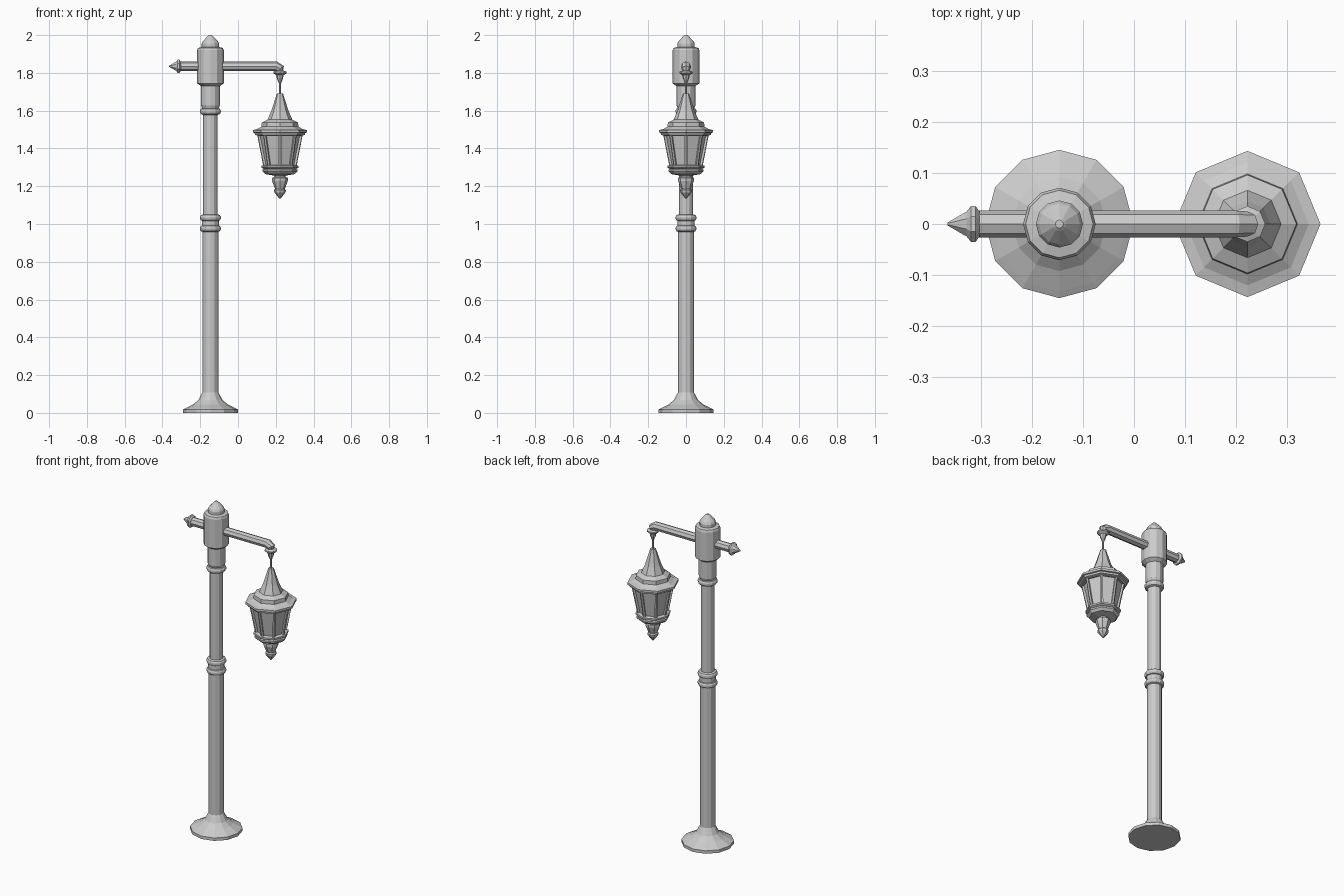
import bpy, bmesh
from math import cos, sin, pi
from mathutils import Matrix, Vector

if "Cube" in bpy.data.objects:
    bpy.data.objects.remove(bpy.data.objects["Cube"])

POLE_X, LAMP_X, ARM_Z = -0.146, 0.222, 1.835


def finish(name, bm):
    bmesh.ops.recalc_face_normals(bm, faces=bm.faces)
    me = bpy.data.meshes.new(name)
    bm.to_mesh(me)
    bm.free()
    ob = bpy.data.objects.new(name, me)
    bpy.context.collection.objects.link(ob)
    return ob


def ring(bm, r, z, n, turn=0.0):
    return [bm.verts.new((r * cos(turn + 2 * pi * i / n), r * sin(turn + 2 * pi * i / n), z))
            for i in range(n)]


def bridge(bm, a, b):
    n = len(a)
    return [bm.faces.new((a[i], a[(i + 1) % n], b[(i + 1) % n], b[i])) for i in range(n)]


def lathe(name, profile, n, matrix, turn=0.0):
    """Closed faceted solid of revolution from (radius, height) pairs."""
    bm = bmesh.new()
    rings = [ring(bm, r, z, n, turn) for r, z in profile]
    for a, b in zip(rings, rings[1:]):
        bridge(bm, a, b)
    bm.faces.new(rings[0])
    bm.faces.new(rings[-1])
    bm.transform(matrix)
    return finish(name, bm)


pole = Matrix.Translation((POLE_X, 0, 0))
lamp = Matrix.Translation((LAMP_X, 0, 0))

# Flared foot and shaft
lathe("foot", [(0.145, 0), (0.145, 0.018), (0.132, 0.025), (0.092, 0.045),
               (0.064, 0.068), (0.048, 0.098), (0.042, 0.108)], 12, pole)
lathe("shaft", [(0.042, 0.1), (0.042, 0.97), (0.038, 1.0), (0.038, 1.64)], 12, pole)

# Decorative collars
for i, z in enumerate((0.976, 1.033, 1.596)):
    lathe(f"collar_{i + 1}", [(0.04, z - 0.018), (0.05, z - 0.014), (0.055, z - 0.005),
                              (0.055, z + 0.005), (0.05, z + 0.014), (0.04, z + 0.018)], 12, pole)
lathe("collar_spacer", [(0.045, 0.985), (0.045, 1.025)], 12, pole)

# Post head with pointed cap
lathe("post_head", [(0.043, 1.61), (0.05, 1.628), (0.05, 1.73), (0.071, 1.745),
                    (0.071, 1.92), (0.066, 1.932), (0.046, 1.937), (0.046, 1.955),
                    (0.04, 1.967), (0.014, 1.995), (0.008, 2.0)], 12, pole)

# Cross arm with a drooping elbow
cu = bpy.data.curves.new("arm", 'CURVE')
cu.dimensions = '3D'
cu.bevel_depth = 0.026
cu.bevel_resolution = 2
cu.use_fill_caps = True
path = [(-0.31, ARM_Z, 1), (0.2, ARM_Z, 1), (0.222, 1.823, 0.95), (0.223, 1.798, 0.5)]
sp = cu.splines.new('POLY')
sp.points.add(len(path) - 1)
for p, (x, z, r) in zip(sp.points, path):
    p.co, p.radius = (x, 0, z, 1), r
sp.use_smooth = False
arm = bpy.data.objects.new("arm", cu)
bpy.context.collection.objects.link(arm)
bpy.context.view_layer.objects.active = arm
arm.select_set(True)
bpy.ops.object.convert(target='MESH')

# Finial on the free end of the arm
lathe("arm_finial", [(0.026, 0.302), (0.038, 0.31), (0.038, 0.319), (0.026, 0.328),
                     (0.02, 0.338), (0.003, 0.365)], 8,
      Matrix.Translation((0, 0, ARM_Z)) @ Matrix.Rotation(-pi / 2, 4, 'Y'), pi / 8)

# Hanger cup and rod
lathe("hanger", [(0.02, 1.812), (0.035, 1.806), (0.035, 1.798), (0.02, 1.788), (0.016, 1.77),
                 (0.006, 1.745), (0.005, 1.735), (0.005, 1.68)], 8, lamp)

# Lantern roof, eight sided
lathe("lantern_roof", [(0.118, 1.468), (0.132, 1.472), (0.134, 1.482), (0.143, 1.484),
                       (0.143, 1.497), (0.12, 1.503), (0.098, 1.515), (0.096, 1.537),
                       (0.066, 1.552), (0.045, 1.6), (0.016, 1.692)], 8, lamp)

# Lantern cage with recessed panes
bm = bmesh.new()
low, high = ring(bm, 0.086, 1.295, 8), ring(bm, 0.121, 1.475, 8)
panes = bridge(bm, low, high)
bm.faces.new(low)
bm.faces.new(high)
bmesh.ops.recalc_face_normals(bm, faces=bm.faces)
bmesh.ops.inset_individual(bm, faces=panes, thickness=0.013)
bmesh.ops.inset_individual(bm, faces=panes, thickness=0.001, depth=-0.012)
bm.transform(lamp)
finish("lantern_cage", bm)

# Lantern bottom rim and drop finial
lathe("lantern_rim", [(0.085, 1.312), (0.098, 1.308), (0.098, 1.298), (0.086, 1.292), (0.092, 1.287),
                      (0.092, 1.278), (0.078, 1.264), (0.03, 1.256)], 8, lamp)
lathe("drop_finial", [(0.032, 1.262), (0.03, 1.25), (0.042, 1.244), (0.042, 1.228), (0.026, 1.186),
                      (0.032, 1.18), (0.03, 1.168), (0.004, 1.135)], 8, lamp)
